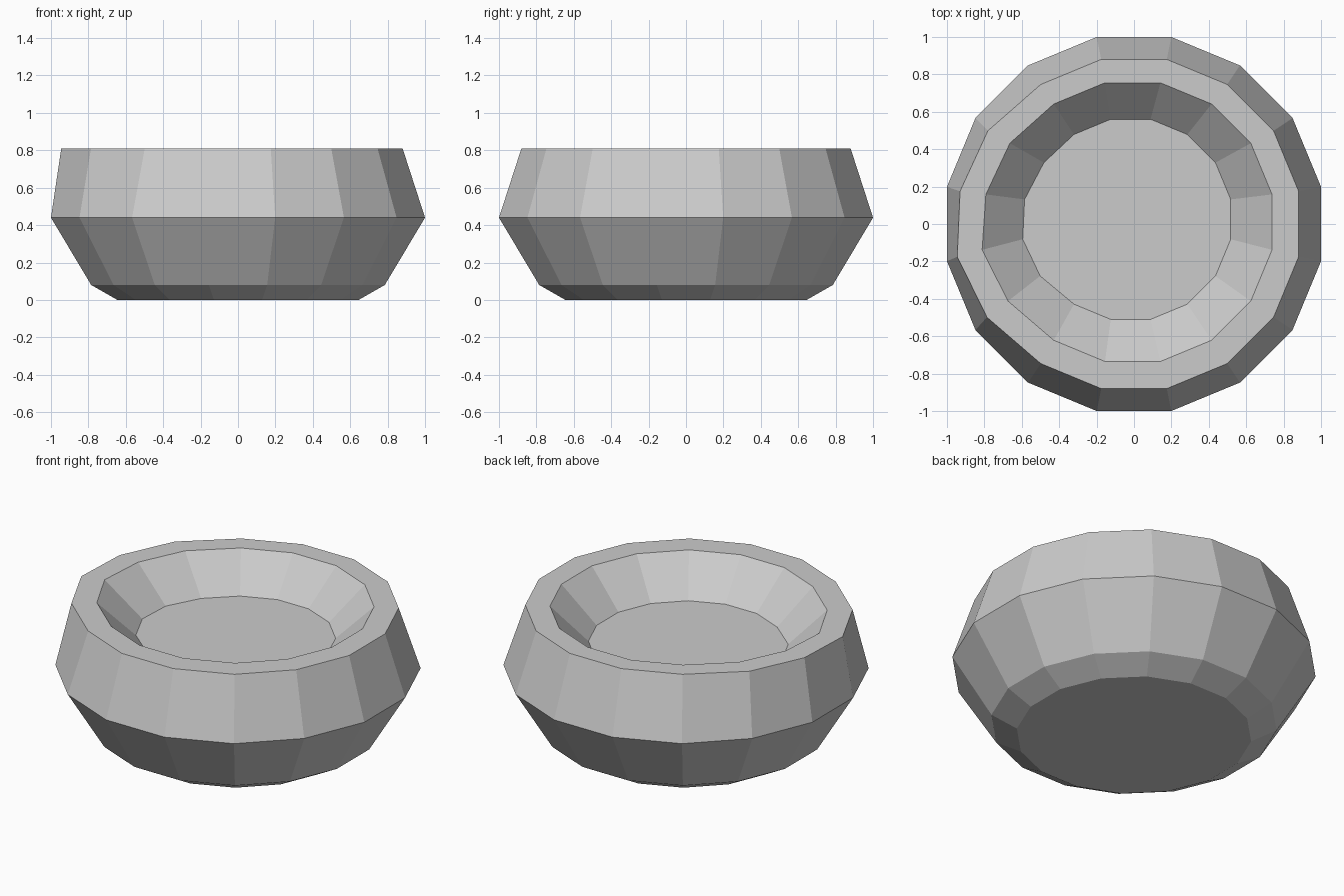
import bpy, bmesh
from math import pi, cos, sin

if "Cube" in bpy.data.objects:
    bpy.data.objects.remove(bpy.data.objects["Cube"])

SIDES = 16
# Rings from base to bowl floor: apothem, z, centre x, centre y,
# then the outward push of the four vertices on the left side
RINGS = [
    (0.645, 0.00, 0, 0, (0, 0, 0, 0)),
    (0.785, 0.08, 0, 0, (0, 0, 0, 0)),
    (1.000, 0.44, 0, 0, (0, 0, 0, 0)),
    (0.880, 0.81, 0, 0, (0.035, 0.05, 0.065, 0.04)),
    (0.745, 0.81, -0.007, 0.01, (0.025, 0.04, 0.06, 0.035)),
    (0.535, 0.605, -0.018, 0.025, (0.01, 0.032, 0.042, 0.03)),
]


def add_ring(bm, apothem, z, cx, cy, push):
    r = apothem / cos(pi / SIDES)
    verts = []
    for k in range(SIDES):
        a = (k + 0.5) * 2 * pi / SIDES
        out = push[k - 6] if 6 <= k <= 9 else 0
        verts.append(bm.verts.new((cx + r * cos(a) - out, cy + r * sin(a), z)))
    return verts


# Bowl: stacked rings bridged with quads, capped at base and inner floor
bm = bmesh.new()
rings = [add_ring(bm, *spec) for spec in RINGS]
for low, high in zip(rings, rings[1:]):
    for k in range(SIDES):
        n = (k + 1) % SIDES
        bm.faces.new((low[k], low[n], high[n], high[k]))
bm.faces.new(rings[0][::-1])
bm.faces.new(rings[-1])
bmesh.ops.recalc_face_normals(bm, faces=bm.faces)

mesh = bpy.data.meshes.new("bowl")
bm.to_mesh(mesh)
bm.free()
bpy.context.collection.objects.link(bpy.data.objects.new("bowl", mesh))
